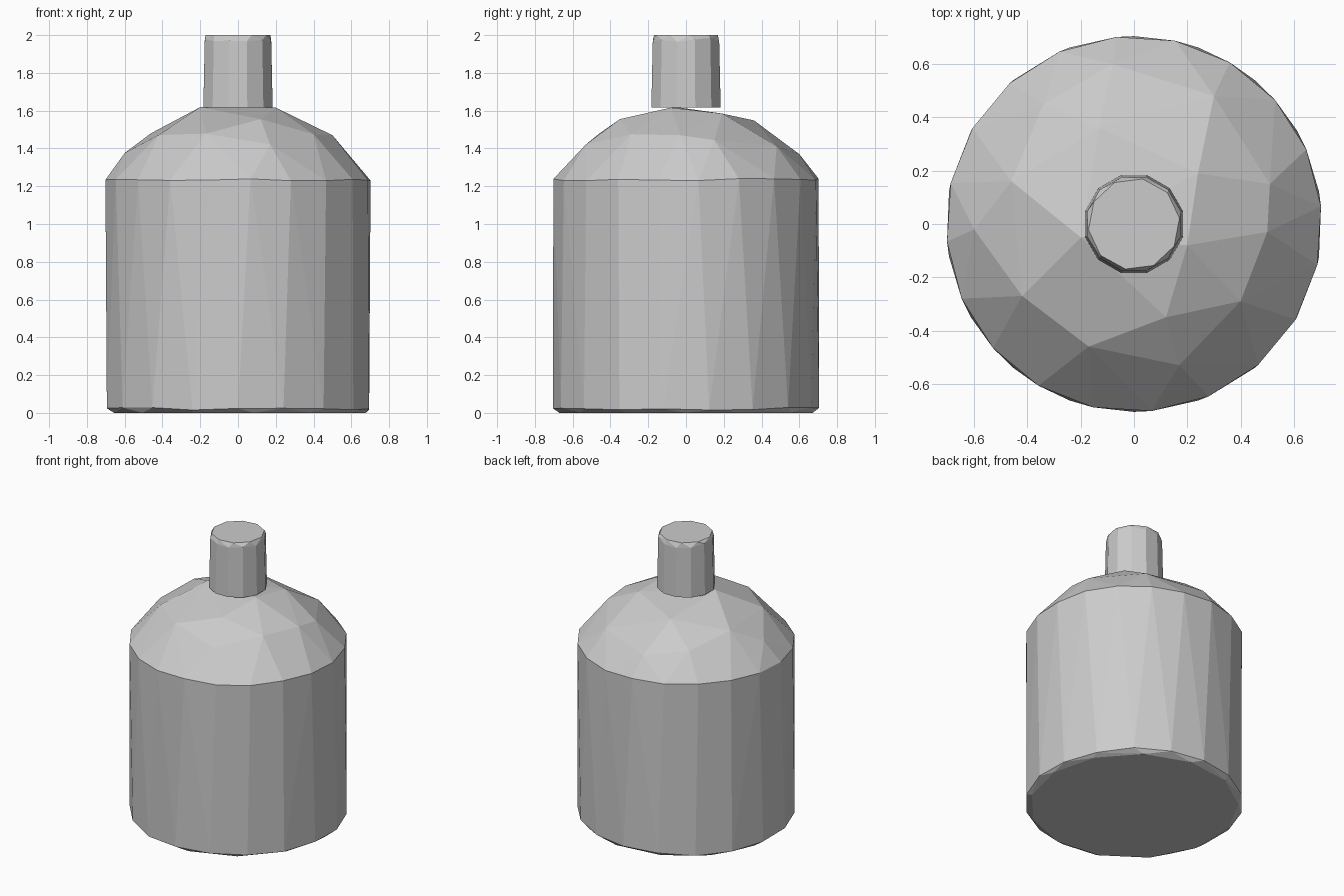
import bpy, bmesh, math, random

random.seed(4)
cube = bpy.data.objects.get("Cube")
if cube:
    bpy.data.objects.remove(cube)

grey = bpy.data.materials.new("plain_grey")
grey.use_nodes = True
grey.diffuse_color = (0.6, 0.6, 0.6, 1)
grey.node_tree.nodes["Principled BSDF"].inputs["Base Color"].default_value = (0.6, 0.6, 0.6, 1)


def ring(radius, height, sides, turn=0.0, wobble=0.0):
    """Points around the vertical axis, with a slightly uneven height."""
    points = []
    for i in range(sides):
        a = math.tau * (i + turn) / sides
        z = height + random.uniform(-wobble, wobble)
        points.append((radius * math.cos(a), radius * math.sin(a), z))
    return points


def hull(name, points):
    """Faceted solid wrapped around a cloud of points."""
    bm = bmesh.new()
    for p in points:
        bm.verts.new(p)
    result = bmesh.ops.convex_hull(bm, input=bm.verts)
    loose = [v for v in result["geom_interior"] if isinstance(v, bmesh.types.BMVert)]
    bmesh.ops.delete(bm, geom=loose, context="VERTS")
    bmesh.ops.recalc_face_normals(bm, faces=bm.faces)
    mesh = bpy.data.meshes.new(name)
    bm.to_mesh(mesh)
    bm.free()
    mesh.materials.append(grey)
    obj = bpy.data.objects.new(name, mesh)
    bpy.context.collection.objects.link(obj)
    return obj


def on_dome(x, y):
    """Lift a plan point onto the spherical shoulder."""
    return (x, y, 0.843 + math.sqrt(0.644 - x * x - y * y))


# Rounded shoulder, as a few facet corners seen in plan
shoulder = [on_dome(x, y) for x, y in (
    (-0.20, -0.05), (0.20, -0.08), (0.24, 0.19), (-0.08, 0.60), (-0.13, 0.36),
    (-0.46, 0.16), (-0.42, -0.27), (-0.17, -0.46), (0.12, -0.35), (0.17, -0.53),
    (0.40, -0.29), (0.50, -0.03), (0.51, 0.15), (0.30, 0.48), (-0.34, 0.45),
    (-0.60, -0.02))]

# Body: chamfered foot, straight wall and shoulder
foot = ring(0.675, 0.0, 13) + ring(0.705, 0.022, 18, 0.5, 0.008)
body = hull("tank_body", foot + ring(0.705, 1.235, 20, 0.3, 0.006) + shoulder)

# Neck: slightly tapered stub with an uneven top bevel
neck = hull("neck", ring(0.19, 1.618, 12, 0.5)
            + ring(0.182, 1.975, 12, 0.5, 0.012)
            + ring(0.172, 2.0, 10, 0.2))
